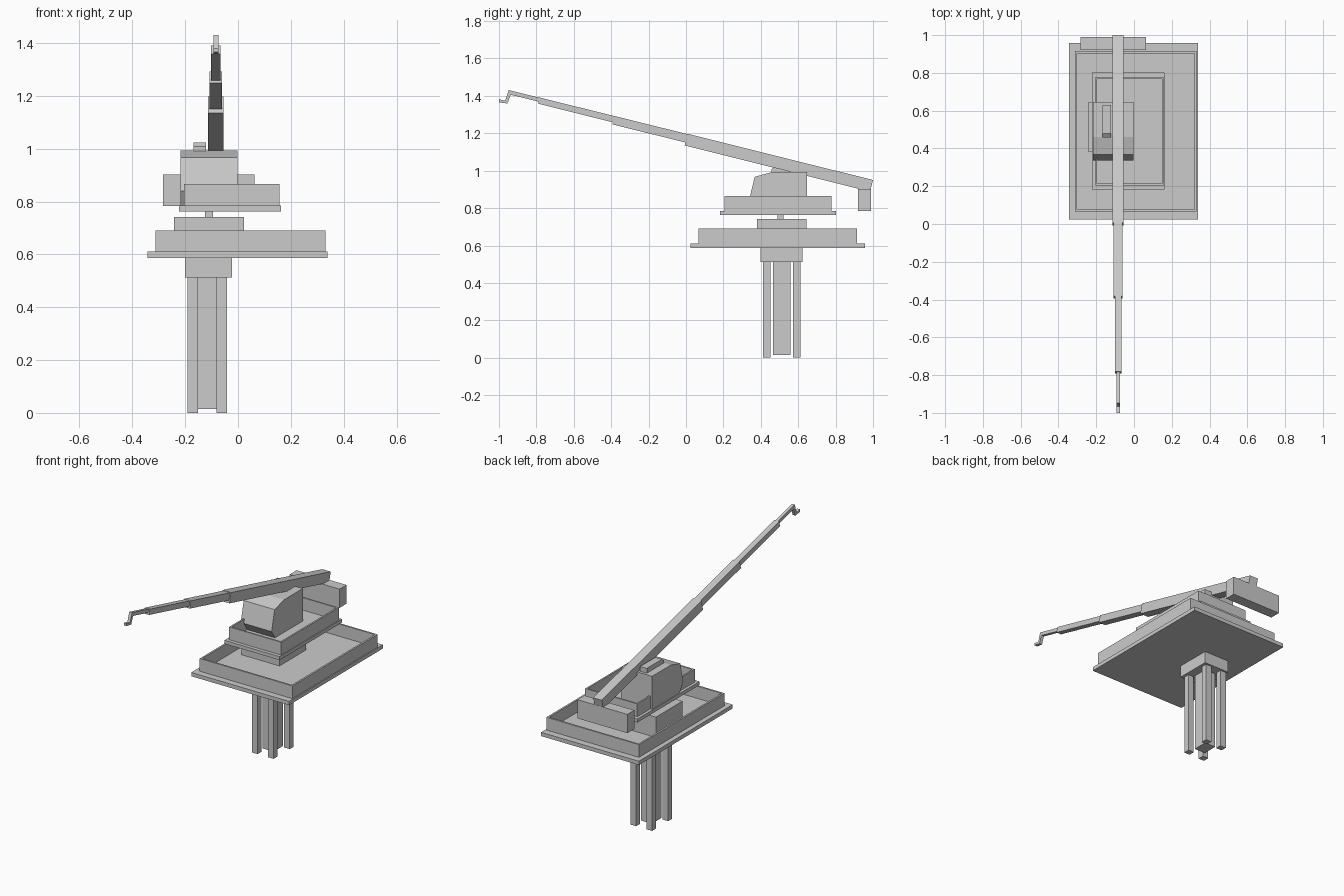
import bpy, bmesh, math
from mathutils import Vector

if "Cube" in bpy.data.objects:
    bpy.data.objects.remove(bpy.data.objects["Cube"])


def finish(name, bm):
    bmesh.ops.recalc_face_normals(bm, faces=bm.faces)
    mesh = bpy.data.meshes.new(name)
    bm.to_mesh(mesh)
    bm.free()
    obj = bpy.data.objects.new(name, mesh)
    bpy.context.collection.objects.link(obj)
    return obj


def extrude_x(name, profile, x0, x1):
    """Prism from a (y, z) outline, running from x0 to x1."""
    bm = bmesh.new()
    face = bm.faces.new([bm.verts.new((x0, y, z)) for y, z in profile])
    ext = bmesh.ops.extrude_face_region(bm, geom=[face])
    verts = [g for g in ext["geom"] if isinstance(g, bmesh.types.BMVert)]
    bmesh.ops.translate(bm, verts=verts, vec=(x1 - x0, 0, 0))
    return finish(name, bm)


def box(name, x0, x1, y0, y1, z0, z1):
    return extrude_x(name, [(y0, z0), (y1, z0), (y1, z1), (y0, z1)], x0, x1)


def tray(name, x0, x1, y0, y1, z0, z1, wall):
    """Open-topped box: inset the top face and push it down to the floor."""
    bm = bmesh.new()
    bmesh.ops.create_cube(bm, size=1)
    for v in bm.verts:
        v.co = Vector((x0 if v.co.x < 0 else x1, y0 if v.co.y < 0 else y1,
                       z0 if v.co.z < 0 else z1))
    bm.normal_update()
    top = max(bm.faces, key=lambda f: f.calc_center_median().z)
    bmesh.ops.inset_region(bm, faces=[top], thickness=wall)
    ext = bmesh.ops.extrude_face_region(bm, geom=[top])
    bmesh.ops.delete(bm, geom=[top], context='FACES_ONLY')
    verts = [g for g in ext["geom"] if isinstance(g, bmesh.types.BMVert)]
    bmesh.ops.translate(bm, verts=verts, vec=(0, 0, z0 + 0.004 - z1))
    return finish(name, bm)


# Supporting column with four corner legs
for i, x in enumerate((-0.192, -0.081)):
    for j, y in enumerate((0.412, 0.573)):
        box(f"leg_{i}_{j}", x, x + 0.04, y, y + 0.039, 0, 0.515)
box("centre_column", -0.154, -0.078, 0.465, 0.559, 0.015, 0.515)
box("column_cap", -0.201, -0.023, 0.399, 0.624, 0.512, 0.589)

# Lower deck
box("deck_plate", -0.343, 0.338, 0.025, 0.958, 0.587, 0.611)
tray("deck_wall", -0.313, 0.332, 0.066, 0.915, 0.610, 0.691, 0.016)

# Slewing pedestal and post
box("pedestal", -0.242, 0.023, 0.38, 0.645, 0.612, 0.742)
box("slew_post", -0.125, -0.094, 0.489, 0.521, 0.74, 0.765)

# Upper rotating platform
box("platform_plate", -0.223, 0.162, 0.183, 0.802, 0.763, 0.785)
tray("platform_wall", -0.205, 0.157, 0.205, 0.778, 0.784, 0.866, 0.014)

# Cabin with sloped windscreen and roof hatch
extrude_x("cabin", [(0.647, 0.785), (0.647, 0.993), (0.46, 0.993), (0.367, 0.967),
                    (0.337, 0.84), (0.372, 0.785)], -0.217, -0.002)
extrude_x("roof_hatch", [(0.457, 0.985), (0.457, 1.008), (0.478, 1.023),
                         (0.63, 1.023), (0.63, 0.985)], -0.168, -0.121)

# Counterweight behind the platform
box("counterweight", -0.284, 0.063, 0.92, 0.989, 0.784, 0.902)

# Telescopic boom: each stage is (start, end, depth below top line, thickness, width)
BOOM_X, ANGLE = -0.084, math.radians(14)
along = Vector((-math.cos(ANGLE), math.sin(ANGLE)))
down = Vector((-math.sin(ANGLE), -math.cos(ANGLE)))
root = Vector((1.0, 0.95))
stages = [(0, 1.022, 0, 0.064, 0.059), (0.98, 1.424, 0.002, 0.046, 0.047),
          (1.38, 1.836, 0.003, 0.034, 0.035)]
for n, (s, e, d, t, w) in enumerate(stages):
    outline = [root + along * a + down * b
               for a, b in ((s, d), (e, d), (e, d + t), (s, d + t))]
    extrude_x(f"boom_stage_{n + 1}", outline, BOOM_X - w / 2, BOOM_X + w / 2)

# Last stage with the bent hook at its tip
a0 = root + along * 1.8 + down * 0.004
a1 = root + along * 1.8 + down * 0.026
extrude_x("boom_tip_hook", [a0, (-0.948, 1.431), (-0.967, 1.374), (-1.0, 1.382),
                            (-1.0, 1.366), (-0.955, 1.359), (-0.937, 1.406), a1],
          BOOM_X - 0.0095, BOOM_X + 0.0095)
